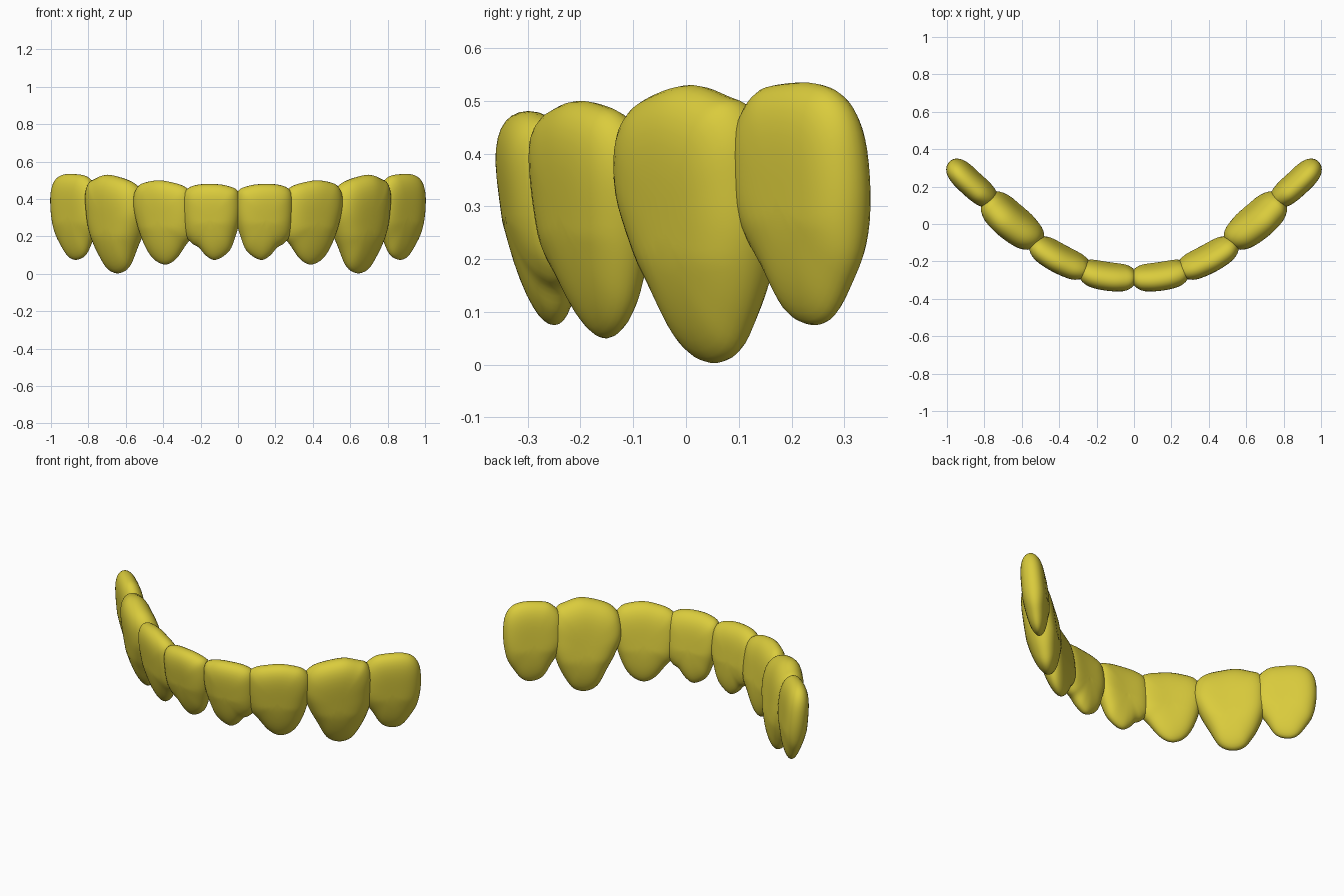
import bpy, bmesh, math
from mathutils import Vector

if "Cube" in bpy.data.objects:
    bpy.data.objects.remove(bpy.data.objects["Cube"])

gold = bpy.data.materials.new("gold")
gold.diffuse_color = (0.70, 0.60, 0.045, 1)
gold.use_nodes = True
gold.node_tree.nodes["Principled BSDF"].inputs["Base Color"].default_value = gold.diffuse_color


def smooth_loop(pts, n=4):
    """Closed Catmull-Rom curve through the points."""
    out, m = [], len(pts)
    P = [Vector(p) for p in pts]
    for i in range(m):
        a, b, c, d = (P[(i + k) % m] for k in (-1, 0, 1, 2))
        for j in range(n):
            t = j / n
            out.append(0.5 * (2 * b + (c - a) * t + (2 * a - 5 * b + 4 * c - d) * t * t
                              + (3 * b - a - 3 * c + d) * t ** 3))
    return out


def tooth(name, A, B, outline, thick, bulge, lean):
    """Pillow-shaped solid: front outline (x, z) inflated about the chord A-B."""
    A, B = Vector(A), Vector(B)
    d = (B - A).normalized()
    nrm = Vector((d.y, -d.x))            # outward normal in plan
    loop = smooth_loop(outline)
    zs = [p.y for p in loop]
    zlo = min(zs)
    cen = Vector(((A.x + B.x) / 2, zlo + 0.53 * (max(zs) - zlo)))

    def point(p, s, side):
        x, z = cen.lerp(p, s)
        t = (x - A.x) / (B.x - A.x)
        base = A.lerp(B, t)
        T = thick * min(1, 0.65 + (z - zlo) * 1.8) * math.sqrt(max(0, 1 - s ** 4))
        off = bulge * 4 * t * (1 - t) + lean * (z - 0.3) + side * T
        q = base + nrm * off
        return (q.x, q.y, z)

    bm = bmesh.new()
    K, N = 11, len(loop)
    # rings run from the front centre over the rim to the back centre
    rings = []
    for i in range(1, 2 * K):
        ang = math.pi * i / (2 * K)
        s, side = math.sin(ang), (1 if i <= K else -1)
        rings.append([bm.verts.new(point(p, s, side)) for p in loop])
    for r0, r1 in zip(rings, rings[1:]):
        for j in range(N):
            k = (j + 1) % N
            bm.faces.new((r0[j], r0[k], r1[k], r1[j]))
    for ring, side in ((rings[0], 1), (rings[-1], -1)):
        c = bm.verts.new(point(cen, 0, side))
        for j in range(N):
            bm.faces.new((c, ring[j], ring[(j + 1) % N]))
    bmesh.ops.recalc_face_normals(bm, faces=bm.faces)
    for f in bm.faces:
        f.smooth = True
    me = bpy.data.meshes.new(name)
    bm.to_mesh(me)
    bm.free()
    me.materials.append(gold)
    ob = bpy.data.objects.new(name, me)
    bpy.context.collection.objects.link(ob)
    ob.modifiers.new("mirror", 'MIRROR').use_mirror_merge = False


# middle pair
tooth("central_teeth", (-0.015, -0.285), (0.295, -0.24),
      [(.12, .075), (.17, .095), (.21, .14), (.25, .165), (.285, .22), (.295, .35),
       (.28, .44), (.22, .475), (.12, .48), (.05, .47), (0, .445), (-.015, .38),
       (-.01, .29), (.015, .2), (.05, .12)], 0.07, 0.015, 0.13)

# second pair
tooth("lateral_teeth", (0.235, -0.255), (0.55, -0.085),
      [(.39, .05), (.44, .065), (.48, .11), (.51, .18), (.532, .26), (.548, .36),
       (.54, .43), (.51, .475), (.46, .493), (.40, .50), (.34, .49), (.28, .47),
       (.245, .43), (.235, .33), (.25, .21), (.29, .15), (.34, .08)], 0.07, 0.015, 0.13)

# long pointed pair
tooth("pointed_teeth", (0.495, -0.10), (0.79, 0.15),
      [(.65, .003), (.70, .02), (.735, .08), (.765, .16), (.785, .25), (.79, .34),
       (.787, .43), (.765, .49), (.73, .51), (.67, .53), (.60, .515), (.54, .485),
       (.505, .43), (.495, .33), (.525, .22), (.56, .13), (.60, .035)], 0.088, 0.018, 0.13)

# rear pair
tooth("rear_teeth", (0.74, 0.11), (0.985, 0.335),
      [(.87, .075), (.91, .09), (.945, .15), (.972, .22), (.985, .33), (.98, .44),
       (.955, .505), (.91, .532), (.84, .532), (.79, .515), (.75, .45), (.74, .33),
       (.755, .25), (.79, .175), (.825, .10)], 0.066, 0.006, 0.08)
